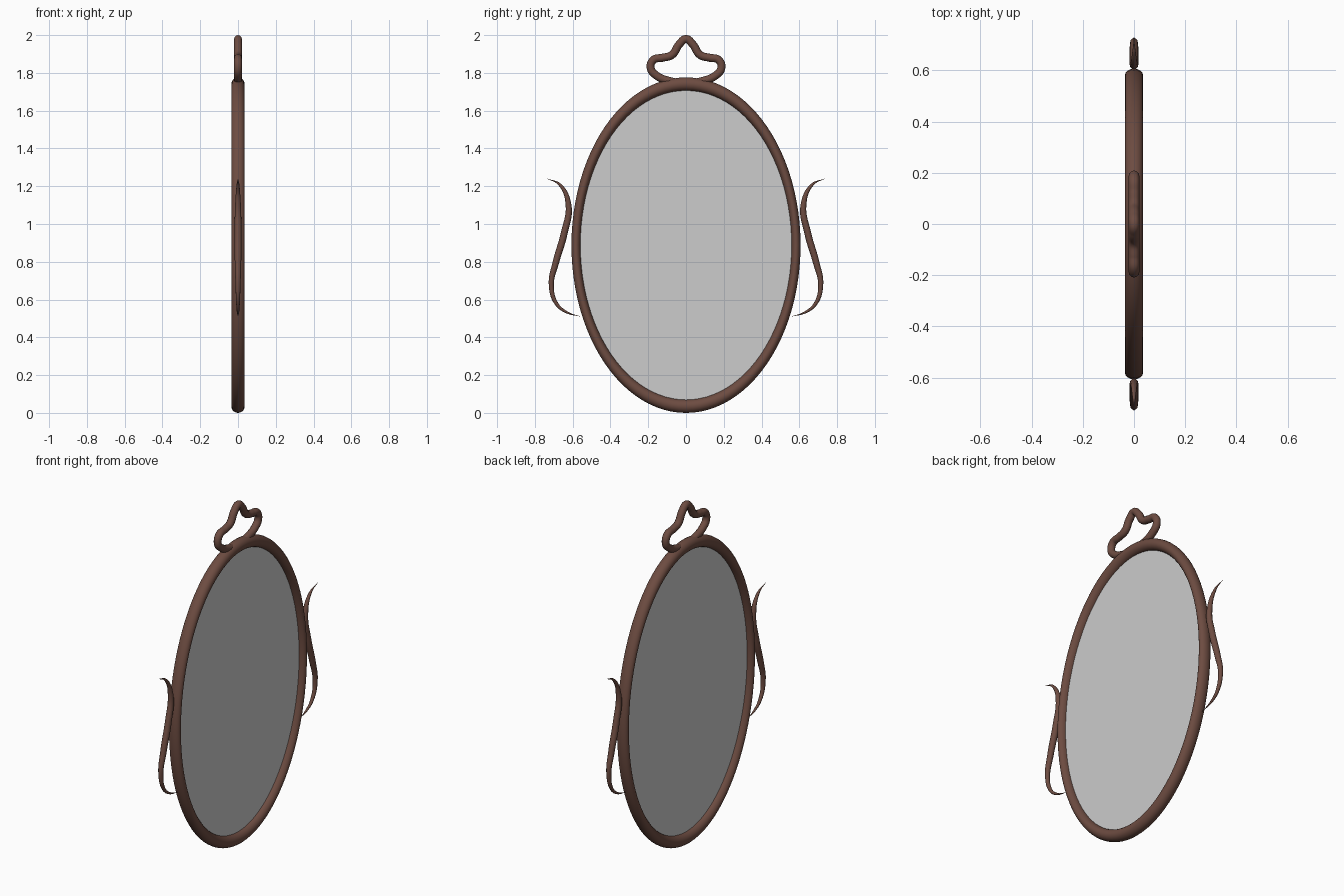
import bpy, math

if "Cube" in bpy.data.objects:
    bpy.data.objects.remove(bpy.data.objects["Cube"])


def material(name, rgb):
    m = bpy.data.materials.new(name)
    m.diffuse_color = (*rgb, 1)
    m.use_nodes = True
    m.node_tree.nodes["Principled BSDF"].inputs["Base Color"].default_value = m.diffuse_color
    return m


BROWN = material("brown_wood", (0.153, 0.072, 0.053))
SILVER = material("silver_glass", (0.604, 0.604, 0.604))
CENTRE_Z = 0.888
SQUASH = 0.683  # oval width / height


def finish(name, mat):
    ob = bpy.context.object
    ob.name = ob.data.name = name
    bpy.ops.object.transform_apply(location=True, rotation=True, scale=True)
    ob.data.materials.clear()
    ob.data.materials.append(mat)
    bpy.ops.object.shade_smooth_by_angle(angle=math.radians(40))
    return ob


def tube(name, points, radii, bevel, cyclic=False):
    """Smooth tube through (y, z) points in the x = 0 plane."""
    cu = bpy.data.curves.new(name, 'CURVE')
    cu.dimensions = '3D'
    cu.bevel_depth = bevel
    cu.bevel_resolution = 4
    cu.resolution_u = 12
    cu.use_fill_caps = True
    sp = cu.splines.new('BEZIER')
    sp.bezier_points.add(len(points) - 1)
    sp.use_cyclic_u = cyclic
    sp.radius_interpolation = 'CARDINAL'
    for bp, (y, z), r in zip(sp.bezier_points, points, radii):
        bp.co = (0, y, z)
        bp.radius = r
        bp.handle_left_type = bp.handle_right_type = 'AUTO'
    ob = bpy.data.objects.new(name, cu)
    bpy.context.collection.objects.link(ob)
    bpy.ops.object.select_all(action='DESELECT')
    ob.select_set(True)
    bpy.context.view_layer.objects.active = ob
    bpy.ops.object.convert(target='MESH')
    return finish(name, BROWN)


# Oval frame
bpy.ops.mesh.primitive_torus_add(major_radius=0.853, minor_radius=0.035,
                                 major_segments=96, minor_segments=20,
                                 location=(0, 0, CENTRE_Z), rotation=(0, math.pi / 2, 0))
bpy.context.object.scale = (1, SQUASH, 1)
finish("oval_frame", BROWN)

# Mirror glass
bpy.ops.mesh.primitive_cylinder_add(vertices=96, radius=0.845, depth=0.008,
                                    location=(0, 0, CENTRE_Z), rotation=(0, math.pi / 2, 0))
bpy.context.object.scale = (1, SQUASH, 1)
finish("mirror_glass", SILVER)

# Crest loop on top, mirrored half outline closing inside the frame
half = [(0.035, 1.952), (0.075, 1.895), (0.125, 1.88), (0.172, 1.869),
        (0.187, 1.825), (0.155, 1.785), (0.09, 1.758)]
crest = [(0, 1.979)] + half + [(0, 1.745)] + [(-y, z) for y, z in reversed(half)]
tube("top_crest", crest, [1] * len(crest), 0.021, cyclic=True)

# Tapered S scrolls on both sides
scroll = [(0.737, 1.241), (0.668, 1.208), (0.622, 1.10), (0.645, 0.95),
          (0.688, 0.80), (0.713, 0.68), (0.687, 0.58), (0.63, 0.532), (0.557, 0.51)]
taper = [0.02, 0.42, 0.85, 1.0, 0.95, 0.75, 0.55, 0.32, 0.02]
for side, s in (("right", 1), ("left", -1)):
    tube(side + "_scroll", [(s * y, z) for y, z in scroll], taper, 0.018)
